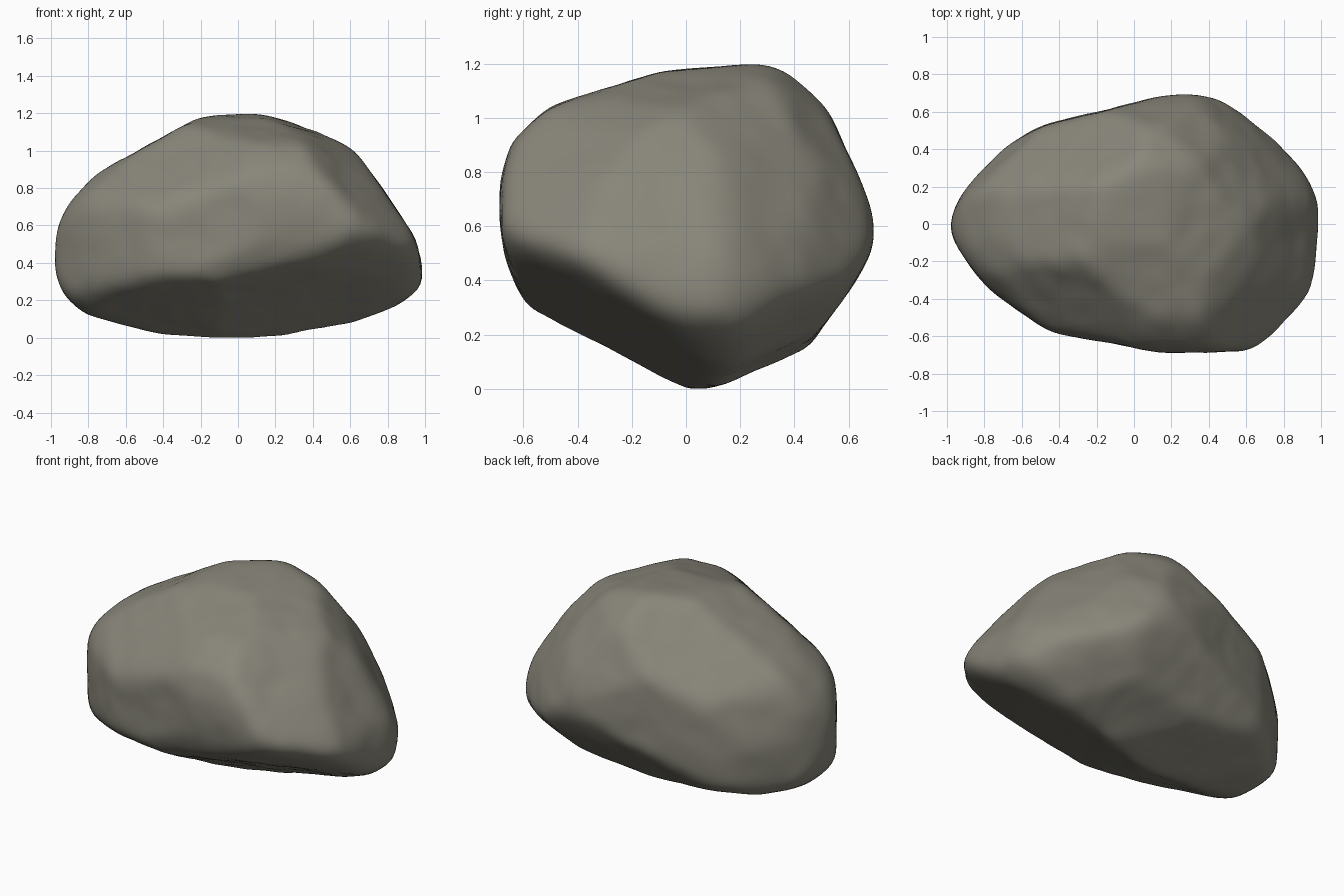
import bpy
import bmesh
import math
from mathutils import Vector, noise
from mathutils.geometry import convex_hull_2d

default_cube = bpy.data.objects.get("Cube")
if default_cube:
    bpy.data.objects.remove(default_cube, do_unlink=True)

MIDDLE = Vector((0, 0, 0.61))
FLOOR = Vector((0, 0, 0))


def outline_planes(outline, turn, tilt, origin, slack):
    """Turn a convex outline, swept along one direction, into cutting planes."""
    turn, tilt = math.radians(turn), math.radians(tilt)
    across = Vector((math.cos(turn), math.sin(turn), 0))
    toward = Vector((math.sin(turn) * math.cos(tilt),
                     -math.cos(turn) * math.cos(tilt), math.sin(tilt)))
    upward = toward.cross(across)
    points = [Vector(p) for p in outline]
    hull = [points[i] for i in convex_hull_2d(points)]
    centre = sum(hull, Vector((0, 0))) / len(hull)
    planes = []
    for start, end in zip(hull, hull[1:] + hull[:1]):
        edge = end - start
        side = Vector((edge.y, -edge.x)).normalized()
        if side.dot(start - centre) < 0:
            side.negate()
        normal = across * side.x + upward * side.y
        planes.append((normal, side.dot(start) + normal.dot(origin) + slack))
    return planes


# Outlines of the boulder across its main and diagonal directions
front = [(-1, .45), (-.97, .6), (-.9, .74), (-.75, .9), (-.2, 1.2), (0, 1.22),
         (.18, 1.2), (.5, 1.1), (.63, 1.01), (.95, .55), (1, .3), (.9, .22),
         (.55, .09), (.13, 0), (-.4, .03), (-.83, .15), (-.97, .32)]
side = [(-.69, .75), (-.64, .93), (-.5, 1.06), (-.1, 1.19), (.28, 1.22),
        (.39, 1.2), (.52, 1.05), (.68, .7), (.69, .55), (.62, .42),
        (.42, .15), (.23, .03), (.07, 0), (-.26, .09), (-.47, .2),
        (-.53, .26), (-.61, .38), (-.67, .53)]
plan = [(-1, -.04), (-.9, .2), (-.72, .4), (-.48, .52), (.2, .69), (.4, .69),
        (.6, .59), (.88, .32), (.99, .12), (.97, -.3), (.88, -.5),
        (.78, -.6), (.65, -.68), (.15, -.68), (-.45, -.57), (-.8, -.32)]
front_diagonal = [(-.82, .15), (-.71, .31), (-.44, .49), (.02, .64), (.25, .64),
                  (.46, .5), (.68, .22), (.79, -.04), (.87, -.4), (.8, -.49),
                  (.41, -.61), (.14, -.61), (-.76, -.24)]
back_diagonal = [(-.86, -.13), (-.78, .07), (-.59, .36), (-.42, .53), (.02, .61),
                 (.27, .56), (.72, .1), (.81, -.09), (.81, -.36), (.74, -.51),
                 (.64, -.58), (.26, -.62), (-.25, -.51), (-.6, -.36)]
under_diagonal = [(-.95, -.01), (-.8, .19), (-.61, .39), (-.34, .57), (.2, .65),
                  (.7, .12), (.76, -.17), (.73, -.53), (.59, -.64),
                  (.41, -.67), (.17, -.62), (-.72, -.18)]

planes = (outline_planes(front, 0, 0, FLOOR, 0.008)
          + outline_planes(side, 90, 0, FLOOR, 0.006)
          + outline_planes(plan, 0, 90, FLOOR, 0.008)
          + outline_planes(front_diagonal, 45, 17, MIDDLE, 0.02)
          + outline_planes(back_diagonal, 225, 17, MIDDLE, 0.02)
          + outline_planes(under_diagonal, 135, -13, MIDDLE, 0.02))

# Boulder body: a fine sphere pushed out to the nearest cutting plane
heart = Vector((0.05, 0, 0.58))
gaps = [(normal, reach - normal.dot(heart)) for normal, reach in planes]
bm = bmesh.new()
bmesh.ops.create_icosphere(bm, subdivisions=6, radius=1)
for v in bm.verts:
    ray = v.co.normalized()
    v.co = heart + ray * min(gap / normal.dot(ray) for normal, gap in gaps
                             if normal.dot(ray) > 0.001)

# Worn edges
for _ in range(10):
    bmesh.ops.smooth_vert(bm, verts=bm.verts, factor=0.5,
                          use_axis_x=True, use_axis_y=True, use_axis_z=True)

# Gentle lumps and weathering
bm.normal_update()
shifts = [v.normal * (0.006 * noise.noise(v.co * 3)
                      + 0.004 * noise.noise(v.co * 8)) for v in bm.verts]
for v, shift in zip(bm.verts, shifts):
    v.co += shift

# Rest the boulder on the ground
lowest = min(v.co.z for v in bm.verts)
bmesh.ops.translate(bm, verts=bm.verts, vec=(0, 0, -lowest))

bmesh.ops.recalc_face_normals(bm, faces=bm.faces)
for face in bm.faces:
    face.smooth = True
mesh = bpy.data.meshes.new("boulder")
bm.to_mesh(mesh)
bm.free()
boulder = bpy.data.objects.new("boulder", mesh)
bpy.context.collection.objects.link(boulder)

# Stone colour
stone = bpy.data.materials.new("warm grey stone")
stone.use_nodes = True
colour = (0.25, 0.24, 0.195, 1)
stone.diffuse_color = colour
shader = next(n for n in stone.node_tree.nodes if n.type == "BSDF_PRINCIPLED")
shader.inputs["Base Color"].default_value = colour
shader.inputs["Roughness"].default_value = 0.9
mesh.materials.append(stone)
